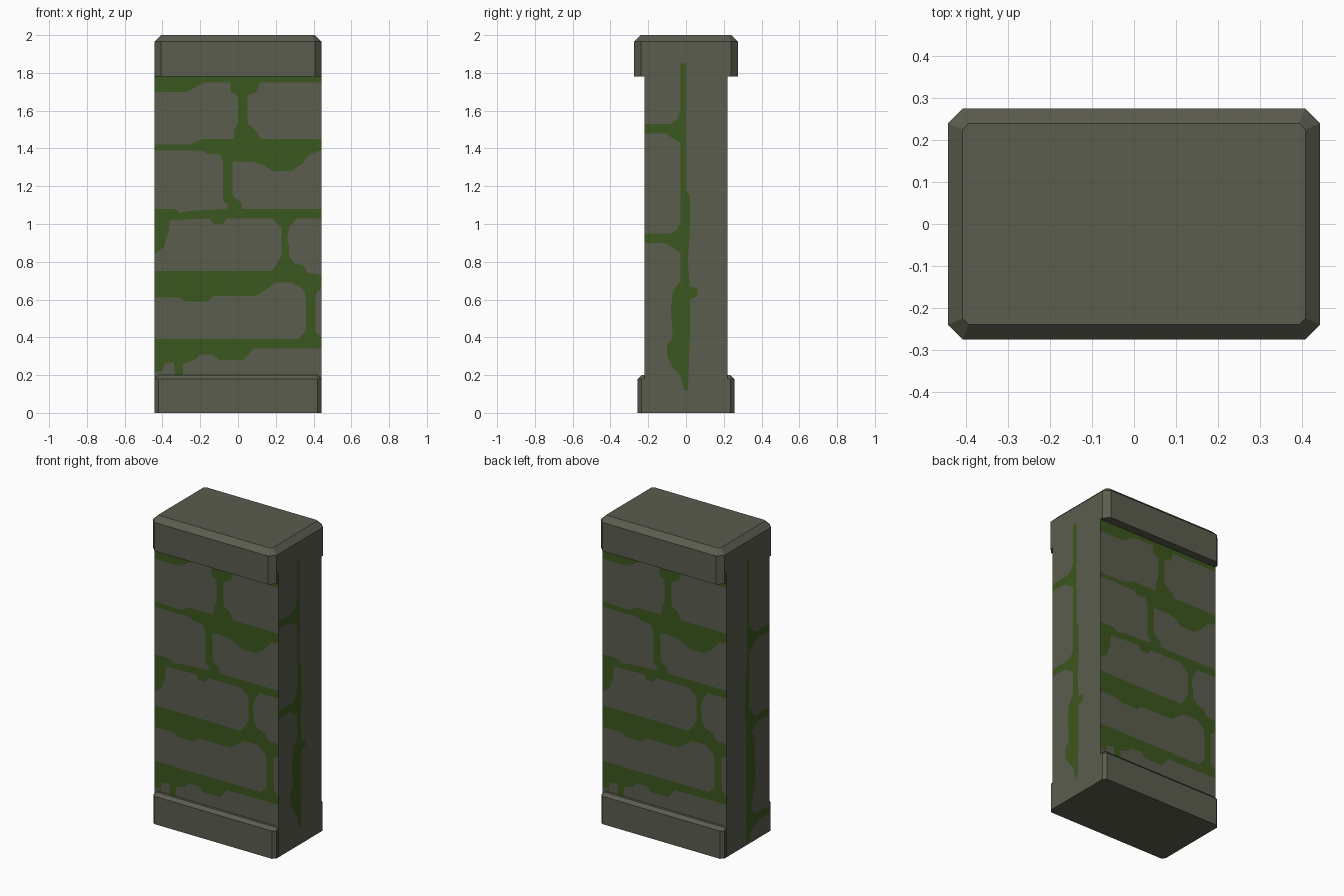
import bpy
import bmesh
from math import radians
from mathutils import Matrix, Vector
from mathutils.geometry import delaunay_2d_cdt

default_cube = bpy.data.objects.get("Cube")
if default_cube:
    bpy.data.objects.remove(default_cube, do_unlink=True)


def make_material(name, colour):
    material = bpy.data.materials.new(name)
    material.use_nodes = True
    material.diffuse_color = (*colour, 1)
    shader = material.node_tree.nodes["Principled BSDF"]
    shader.inputs["Base Color"].default_value = (*colour, 1)
    shader.inputs["Roughness"].default_value = 0.9
    return material


stone = make_material("grey_stone", (0.105, 0.109, 0.076))
moss = make_material("green_moss", (0.044, 0.095, 0.014))
STONE, MOSS = range(2)

HALF_WIDTH, HALF_DEPTH = 0.443, 0.22
BODY_BOTTOM, BODY_TOP = 0.01, 1.85


def finish(name, mesh_builder):
    mesh = bpy.data.meshes.new(name)
    mesh_builder.to_mesh(mesh)
    mesh_builder.free()
    mesh.materials.append(stone)
    mesh.materials.append(moss)
    block = bpy.data.objects.new(name, mesh)
    bpy.context.collection.objects.link(block)


def chamfered_slab(name, half_depth, bottom, top, chamfer):
    """Box with its upright edges, then its top rim, cut at an angle."""
    builder = bmesh.new()
    size = Vector((HALF_WIDTH - 0.001, half_depth, (top - bottom) / 2)) * 2
    middle = (top + bottom) / 2
    placement = Matrix.Translation((0, 0, middle)) @ Matrix.Diagonal((*size, 1))
    bmesh.ops.create_cube(builder, size=1, matrix=placement)

    def bevel(edges):
        bmesh.ops.bevel(builder, geom=edges, offset=chamfer, segments=1,
                        affect='EDGES', profile=0.5)

    bevel([e for e in builder.edges if abs(e.verts[0].co.z - e.verts[1].co.z) > chamfer])
    bevel([e for e in builder.edges if all(v.co.z > middle for v in e.verts)])
    finish(name, builder)


def signed_area(loop):
    return sum(a.cross(b) for a, b in zip(loop, loop[1:] + loop[:1]))


def add_panel(builder, angle, half_span, distance, outlines, outside, inside):
    """Flat wall with outlines (in hundredths) cut into it in another colour."""
    points = [Vector((-half_span, BODY_BOTTOM)), Vector((half_span, BODY_BOTTOM)),
              Vector((half_span, BODY_TOP)), Vector((-half_span, BODY_TOP))]
    loops = [list(range(len(points)))]
    for outline in outlines:
        shape = []
        for u, z in outline:
            u /= 100
            if abs(u) > half_span - 0.004:
                u = half_span if u > 0 else -half_span
            shape.append(Vector((u, z / 100)))
        if signed_area(shape) < 0:
            shape.reverse()
        loops.append(list(range(len(points), len(points) + len(shape))))
        points += shape
    cut = delaunay_2d_cdt(points, [], loops, 1, 0.0001)
    turn = Matrix.Rotation(radians(angle), 3, 'Z')
    outward = turn @ Vector((0, -1, 0))
    verts = [builder.verts.new(turn @ Vector((p.x, -distance, p.y))) for p in cut[0]]
    for corners, sources in zip(cut[2], cut[5]):
        face = builder.faces.new([verts[i] for i in corners])
        face.normal_update()
        if face.normal.dot(outward) < 0:
            face.normal_flip()
        face.material_index = inside if any(s > 0 for s in sources) else outside


# Stone outlines of the broad walls, course by course
top_course = [
    [(-44, 170), (-27, 170), (-18, 175), (-4, 175), (-4, 170), (0, 168), (0, 153),
     (-2, 150), (-2, 145), (-19, 145), (-26, 142), (-44, 142)],
    [(12, 175), (44, 175), (44, 145), (12, 145), (10, 149), (5, 153), (5, 168), (10, 170)],
]
second_course = [
    [(-44, 139), (-19, 139), (-16, 137), (-10, 137), (-8, 133), (-8, 112), (-5, 110),
     (-6, 108), (-25, 107), (-31, 106), (-33, 108), (-44, 108)],
    [(-3, 133), (8, 133), (14, 131), (18, 128), (28, 128), (34, 132), (38, 137),
     (44, 139), (44, 108), (2, 108), (2, 111), (-3, 115)],
]
third_course = [
    [(-36, 102), (-15, 103), (-13, 100), (-8, 100), (-6, 103), (18, 103), (23, 98),
     (23, 83), (18, 75), (-44, 75), (-44, 84), (-39, 88), (-37, 95)],
    [(31, 103), (44, 103), (44, 73), (37, 74), (35, 78), (30, 79), (27, 83),
     (27, 88), (26, 92), (27, 98)],
]
lower_courses = [
    [(-44, 61), (-31, 61), (-28, 59), (-16, 59), (-13, 62), (10, 62), (20, 69),
     (29, 69), (35, 65), (36, 60), (36, 44), (32, 39), (-44, 39)],
    [(41, 63), (44, 66), (44, 40), (41, 43)],
    [(-44, 18), (-44, 22), (-40, 22), (-39, 26), (-34, 27), (-33, 18)],
    [(-29, 18), (-29, 26), (-23, 28), (-20, 31), (-13, 31), (-10, 28), (3, 28),
     (8, 34), (44, 34), (44, 18)],
]
stones = top_course + second_course + third_course + lower_courses


def mossy_joint(side, z):
    """Short level joint that flares where it meets the upright seam."""
    return [(side * u, z + dz) for u, dz in
            ((22, -2), (11, -2), (8, -4), (3, -7), (1, -7),
             (1, 9), (3, 9), (5, 5), (8, 3), (22, 3))]


# Moss outlines of the narrow walls
right_moss = [
    [(-3, 185), (0, 185), (0, 118), (2, 115), (2, 95), (1, 80), (2, 67), (6, 66),
     (6, 62), (2, 60), (2, 40), (1, 12), (-1, 12), (-3, 20), (-7, 24), (-10, 30),
     (-10, 36), (-7, 40), (-8, 55), (-7, 64), (-3, 70)],
    mossy_joint(-1, 150), mossy_joint(-1, 92),
]
left_moss = [
    [(-1, 185), (2, 185), (2, 75), (7, 66), (8, 40), (6, 30), (3, 22), (2, 2),
     (-2, 2), (-2, 60), (-3, 100), (-1, 120)],
    mossy_joint(1, 132), mossy_joint(1, 78), mossy_joint(1, 14),
]

# Pillar body
body = bmesh.new()
for angle in (0, 180):
    add_panel(body, angle, HALF_WIDTH, HALF_DEPTH, stones, MOSS, STONE)
add_panel(body, 90, HALF_DEPTH, HALF_WIDTH, right_moss, STONE, MOSS)
add_panel(body, 270, HALF_DEPTH, HALF_WIDTH, left_moss, STONE, MOSS)
bmesh.ops.remove_doubles(body, verts=body.verts, dist=0.0001)
finish("pillar_body", body)

# Capstone and plinth
chamfered_slab("capstone", 0.274, 1.78, 2.0, 0.035)
chamfered_slab("plinth", 0.256, 0.0, 0.2, 0.02)
